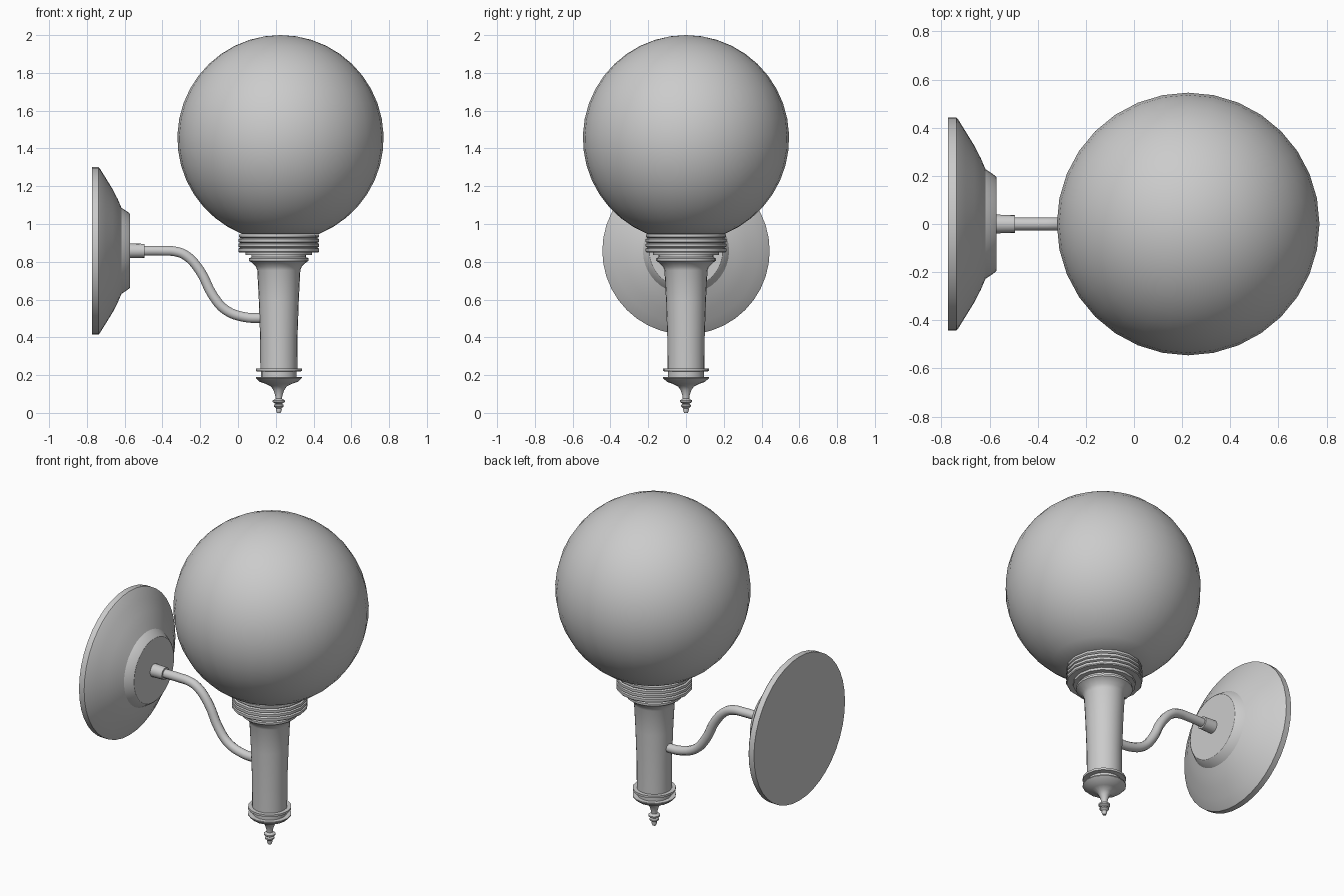
import bpy, bmesh, math
from mathutils import Matrix, Vector

if "Cube" in bpy.data.objects:
    bpy.data.objects.remove(bpy.data.objects["Cube"])


def lathe(name, profile, segs, matrix, angle=40):
    """Revolve (radius, height) points around local z; ends are capped."""
    bm = bmesh.new()
    rings = []
    for r, h in profile:
        if r < 1e-5:
            rings.append([bm.verts.new((0, 0, h))])
        else:
            rings.append([bm.verts.new((r * math.cos(2 * math.pi * i / segs),
                                        r * math.sin(2 * math.pi * i / segs), h))
                          for i in range(segs)])
    for a, b in zip(rings, rings[1:]):
        for i in range(segs):
            j = (i + 1) % segs
            if len(a) == 1:
                bm.faces.new((a[0], b[j], b[i]))
            elif len(b) == 1:
                bm.faces.new((a[i], a[j], b[0]))
            else:
                bm.faces.new((a[i], a[j], b[j], b[i]))
    for ring in (rings[0], rings[-1]):
        if len(ring) > 1:
            bm.faces.new(ring)
    bmesh.ops.recalc_face_normals(bm, faces=bm.faces[:])
    mesh = bpy.data.meshes.new(name)
    bm.to_mesh(mesh)
    bm.free()
    obj = bpy.data.objects.new(name, mesh)
    bpy.context.collection.objects.link(obj)
    obj.matrix_world = matrix
    bpy.ops.object.select_all(action='DESELECT')
    obj.select_set(True)
    bpy.context.view_layer.objects.active = obj
    bpy.ops.object.shade_smooth_by_angle(angle=math.radians(angle))
    return obj


POST = Matrix.Translation((0.216, 0, 0))
WALL = Matrix.Translation((0, 0, 0.858)) @ Matrix.Rotation(math.pi / 2, 4, 'Y')

# Glass globe, cut off where it sits in the collar
R, cz, cut = 0.546, 1.454, math.radians(22)
globe = [(R * math.sin(t), cz - R * math.cos(t))
         for t in (cut + (math.pi - cut) * i / 18 for i in range(19))]
globe[-1] = (0, cz + R)
lathe("globe", globe, 32, Matrix.Translation((0.225, 0, 0)), 60)

# Ridged collar holding the globe
collar = [(0.175, 0.835), (0.175, 0.85), (0.21, 0.85)]
for z in (0.855, 0.88, 0.905):
    collar += [(0.214, z), (0.214, z + 0.015), (0.203, z + 0.02)]
collar += [(0.212, 0.932), (0.212, 0.945), (0.195, 0.945)]
lathe("globe_collar", collar, 16, POST, 30)

# Tapered post with flared head
lathe("post", [(0.098, 0.23), (0.099, 0.4), (0.106, 0.6), (0.114, 0.755),
               (0.122, 0.775), (0.145, 0.797), (0.158, 0.805), (0.158, 0.818),
               (0.145, 0.824), (0.145, 0.84)], 24, POST)

# Base disc and turned finial
lathe("base_disc", [(0.095, 0.18), (0.095, 0.218), (0.122, 0.221),
                    (0.122, 0.234), (0.09, 0.234)], 16, POST)
lathe("finial", [(0.010, 0), (0.016, 0.015), (0.014, 0.024), (0.026, 0.034),
                 (0.026, 0.042), (0.017, 0.048), (0.033, 0.058), (0.033, 0.066),
                 (0.017, 0.075), (0.019, 0.092), (0.028, 0.12), (0.042, 0.14),
                 (0.07, 0.154), (0.10, 0.164), (0.122, 0.184), (0.122, 0.19),
                 (0.09, 0.19)], 16, POST)

# Round wall plate with raised centre
lathe("wall_plate", [(0.443, -0.773), (0.443, -0.738), (0.435, -0.731),
                     (0.385, -0.70), (0.325, -0.663), (0.27, -0.635),
                     (0.228, -0.617), (0.2, -0.576), (0.194, -0.572)], 40, WALL, 28)

# Socket where the arm leaves the plate
lathe("arm_socket", [(0.039, -0.58), (0.037, -0.494)], 16, WALL)

# S-curved tubular arm
path = [(-0.55, 0.858), (-0.388, 0.858), (-0.335, 0.855), (-0.277, 0.834),
        (-0.203, 0.755), (-0.132, 0.62), (-0.066, 0.545), (0.034, 0.507),
        (0.12, 0.502), (0.16, 0.502)]
curve = bpy.data.curves.new("arm", 'CURVE')
curve.dimensions = '3D'
curve.bevel_depth = 0.027
curve.bevel_resolution = 3
curve.resolution_u = 4
curve.use_fill_caps = True
spline = curve.splines.new('BEZIER')
spline.bezier_points.add(len(path) - 1)
for p, (x, z) in zip(spline.bezier_points, path):
    p.co = Vector((x, 0, z))
    p.handle_left_type = p.handle_right_type = 'AUTO'
arm = bpy.data.objects.new("arm", curve)
bpy.context.collection.objects.link(arm)
